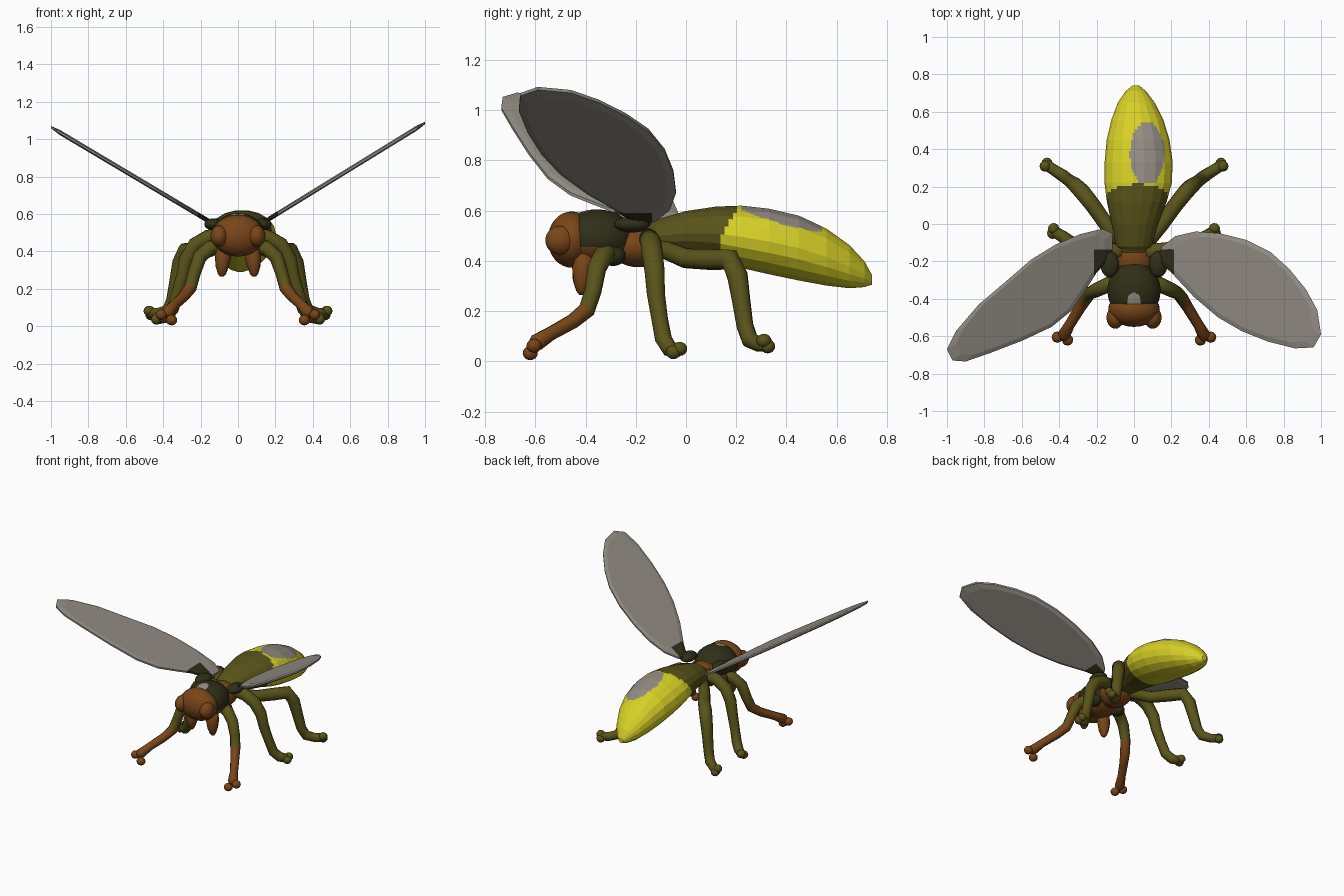
import bpy, bmesh, math
from mathutils import Vector, Matrix

if "Cube" in bpy.data.objects:
    bpy.data.objects.remove(bpy.data.objects["Cube"])


def material(name, rgb):
    m = bpy.data.materials.new(name)
    m.diffuse_color = (*rgb, 1)
    m.use_nodes = True
    m.node_tree.nodes["Principled BSDF"].inputs["Base Color"].default_value = m.diffuse_color
    return m


MATS = [material("brown", (0.19, 0.06, 0.009)),
        material("dark_olive", (0.028, 0.028, 0.009)),
        material("olive", (0.10, 0.088, 0.010)),
        material("yellow", (0.68, 0.63, 0.02)),
        material("wing_grey", (0.29, 0.265, 0.23))]
BROWN, DARK, OLIVE, YELLOW, GREY = range(5)


def finish(bm, name, rule, smooth=True):
    """Turn a bmesh into an object, colouring each face by a rule on its centre."""
    bmesh.ops.recalc_face_normals(bm, faces=bm.faces)
    for f in bm.faces:
        f.material_index = rule(f.calc_center_median()) if callable(rule) else rule
        f.smooth = smooth
    me = bpy.data.meshes.new(name)
    bm.to_mesh(me)
    bm.free()
    for m in MATS:
        me.materials.append(m)
    ob = bpy.data.objects.new(name, me)
    bpy.context.collection.objects.link(ob)
    return ob


def ellipsoid(name, center, radii, rule, seg=24, rot=0.0):
    bm = bmesh.new()
    bmesh.ops.create_uvsphere(bm, u_segments=seg, v_segments=seg * 2 // 3, radius=1)
    mat = Matrix.Translation(center) @ Matrix.Rotation(rot, 4, 'X') @ Matrix.Diagonal((*radii, 1))
    bmesh.ops.transform(bm, matrix=mat, verts=bm.verts)
    return finish(bm, name, rule)


def loft(bm, rings):
    """Skin a list of equal-sized point rings and cap both ends."""
    loops = [[bm.verts.new(p) for p in r] for r in rings]
    n = len(loops[0])
    for a, b in zip(loops, loops[1:]):
        for i in range(n):
            bm.faces.new((a[i], a[(i + 1) % n], b[(i + 1) % n], b[i]))
    bm.faces.new(loops[0])
    bm.faces.new(loops[-1])


def tube(name, path, rule, side=1, n=10):
    """Tapered round limb through (x, y, z, radius) points."""
    pts = [Vector((p[0] * side, p[1], p[2])) for p in path]
    rings = []
    u = None
    for i, p in enumerate(pts):
        t = (pts[min(i + 1, len(pts) - 1)] - pts[max(i - 1, 0)]).normalized()
        u = t.orthogonal() if u is None else u - t * u.dot(t)
        u.normalize()
        v = t.cross(u)
        rings.append([p + path[i][3] * (u * math.cos(k * math.tau / n) + v * math.sin(k * math.tau / n))
                      for k in range(n)])
    bm = bmesh.new()
    loft(bm, rings)
    return finish(bm, name, rule)


# Abdomen: faceted loft, olive in front, yellow behind, grey patch on top
stations = [  # y, centre x, half width, bottom z, top z
    (-0.15, 0.00, 0.06, 0.45, 0.54), (-0.12, 0.00, 0.095, 0.43, 0.565),
    (0.00, 0.005, 0.125, 0.42, 0.60), (0.12, 0.015, 0.16, 0.40, 0.618),
    (0.22, 0.022, 0.18, 0.37, 0.622), (0.33, 0.025, 0.182, 0.345, 0.61),
    (0.45, 0.022, 0.168, 0.32, 0.582), (0.56, 0.018, 0.138, 0.30, 0.53),
    (0.65, 0.012, 0.098, 0.29, 0.465), (0.71, 0.01, 0.055, 0.295, 0.40),
    (0.74, 0.01, 0.018, 0.305, 0.345)]
bm = bmesh.new()
loft(bm, [[(cx + w * math.cos(a), y, (lo + hi) / 2 + (hi - lo) / 2 * math.sin(a))
           for a in (k * math.tau / 18 for k in range(18))] for y, cx, w, lo, hi in stations])
bmesh.ops.subdivide_edges(bm, edges=bm.edges, cuts=5, use_grid_fill=True)


def abdomen_color(c):
    if c.z > 0.45 and ((c.x - 0.07) / 0.092) ** 2 + ((c.y - 0.375) / 0.17) ** 2 < 1 and c.y > 0.22:
        return GREY
    return YELLOW if c.y > 0.14 + 0.6 * max(0, c.z - 0.5) else OLIVE


finish(bm, "abdomen", abdomen_color, smooth=False)

# Thorax: dark back with a grey spot, brown underside
def thorax_color(c):
    if math.hypot(c.x, c.y + 0.405) < 0.036 and c.z > 0.5:
        return GREY
    return DARK if c.z > 0.455 and c.y < -0.22 else BROWN


ellipsoid("thorax", (0, -0.355, 0.49), (0.142, 0.155, 0.115), thorax_color, 60)
ellipsoid("rear_thorax", (0, -0.19, 0.46), (0.105, 0.115, 0.085), BROWN)
ellipsoid("waist", (0, -0.12, 0.49), (0.09, 0.06, 0.06), OLIVE)

# Head
ellipsoid("head", (0, -0.455, 0.485), (0.138, 0.095, 0.112), BROWN)

# Wing outlines as seen from above (distance from the middle, y)
right_outline = [(0.12, -0.19), (0.15, -0.12), (0.22, -0.065), (0.33, -0.04), (0.46, -0.05), (0.6, -0.085),
                 (0.73, -0.15), (0.83, -0.24), (0.92, -0.35), (0.98, -0.46), (1.0, -0.59), (0.96, -0.66),
                 (0.86, -0.665), (0.72, -0.63), (0.58, -0.575), (0.45, -0.5), (0.32, -0.39), (0.2, -0.26)]
left_outline = [(0.115, -0.17), (0.115, -0.05), (0.17, -0.025), (0.29, -0.055), (0.42, -0.11), (0.55, -0.19),
                (0.7, -0.32), (0.83, -0.43), (0.95, -0.57), (1.0, -0.67), (0.97, -0.73), (0.9, -0.735),
                (0.77, -0.69), (0.6, -0.625), (0.44, -0.55), (0.33, -0.46), (0.25, -0.34), (0.2, -0.26)]


def wing(name, outline, side, z0, slope):
    n = len(outline)
    mx, my = (sum(p[i] for p in outline) / n for i in (0, 1))

    def ring(scale, lift):
        r = [(mx + (x - mx) * scale, my + (y - my) * scale) for x, y in outline]
        return [(side * x, y, z0 + slope * (x - 0.14) + lift) for x, y in r]
    bm = bmesh.new()
    loft(bm, [ring(0.9, -0.014), ring(1, -0.006), ring(1, 0.006), ring(0.9, 0.014)])
    for co, no in (((side * 0.215, 0, 0), (1, 0, 0)), ((0, -0.135, 0), (0, 1, 0))):
        bmesh.ops.bisect_plane(bm, geom=bm.verts[:] + bm.edges[:] + bm.faces[:], plane_co=co, plane_no=no)
    finish(bm, name, lambda c: DARK if abs(c.x) < 0.215 and c.y < -0.135 else GREY, smooth=False)


wing("right_wing", right_outline, 1, 0.558, 0.615)
wing("left_wing", left_outline, -1, 0.553, 0.595)

# Leg paths on the right side: x, y, z, radius
legs = {
    "front_leg": [(0.07, -0.29, 0.43, 0.04), (0.15, -0.33, 0.42, 0.04), (0.205, -0.355, 0.37, 0.038),
                  (0.235, -0.37, 0.28, 0.034), (0.255, -0.395, 0.205, 0.034), (0.29, -0.45, 0.16, 0.03),
                  (0.345, -0.54, 0.11, 0.028), (0.375, -0.595, 0.075, 0.034), (0.38, -0.615, 0.06, 0.02)],
    "middle_leg": [(0.06, -0.15, 0.49, 0.04), (0.16, -0.14, 0.475, 0.042), (0.23, -0.135, 0.435, 0.042),
                   (0.275, -0.125, 0.36, 0.04), (0.295, -0.12, 0.27, 0.036), (0.325, -0.105, 0.17, 0.033),
                   (0.35, -0.09, 0.09, 0.034), (0.385, -0.065, 0.05, 0.033), (0.425, -0.04, 0.042, 0.03)],
    "hind_leg": [(0.06, -0.12, 0.46, 0.035), (0.15, 0.0, 0.41, 0.04), (0.22, 0.1, 0.405, 0.042),
                 (0.28, 0.175, 0.405, 0.044), (0.31, 0.205, 0.34, 0.042), (0.33, 0.22, 0.24, 0.037),
                 (0.35, 0.235, 0.14, 0.034), (0.375, 0.255, 0.085, 0.034), (0.43, 0.29, 0.068, 0.03),
                 (0.475, 0.32, 0.072, 0.03)]}
toes = {"front_leg": [(0.355, -0.62, 0.033), (0.41, -0.605, 0.062)],
        "middle_leg": [(0.435, -0.05, 0.037), (0.43, -0.025, 0.05)],
        "hind_leg": [(0.465, 0.325, 0.06), (0.475, 0.31, 0.082)]}

for side, label in ((1, "right"), (-1, "left")):
    # Eyes, mouthparts and wing hinges
    ellipsoid(label + "_eye", (side * 0.1, -0.5, 0.482), (0.047, 0.06, 0.058), BROWN)
    tube(label + "_mouthpart", [(0.07, -0.40, 0.43, 0.04), (0.08, -0.41, 0.37, 0.044),
                                (0.085, -0.415, 0.32, 0.036), (0.086, -0.415, 0.28, 0.022),
                                (0.086, -0.415, 0.265, 0.01)], BROWN, side)
    ellipsoid(label + "_wing_hinge", (side * 0.13, -0.215, 0.545), (0.05, 0.07, 0.032), DARK)
    ellipsoid(label + "_front_hip", (side * 0.1, -0.29, 0.42), (0.045, 0.05, 0.04), DARK)
    # Legs with two-toed feet; the front shins are brown
    for name, path in legs.items():
        front = name == "front_leg"
        rule = (lambda c: OLIVE if c.z > 0.24 else BROWN) if front else OLIVE
        tube(f"{label}_{name}", path, rule, side)
        for i, (x, y, z) in enumerate(toes[name]):
            ellipsoid(f"{label}_{name}_toe_{i + 1}", (side * x, y, z), (0.03, 0.03, 0.028),
                      BROWN if front else OLIVE, 12)
